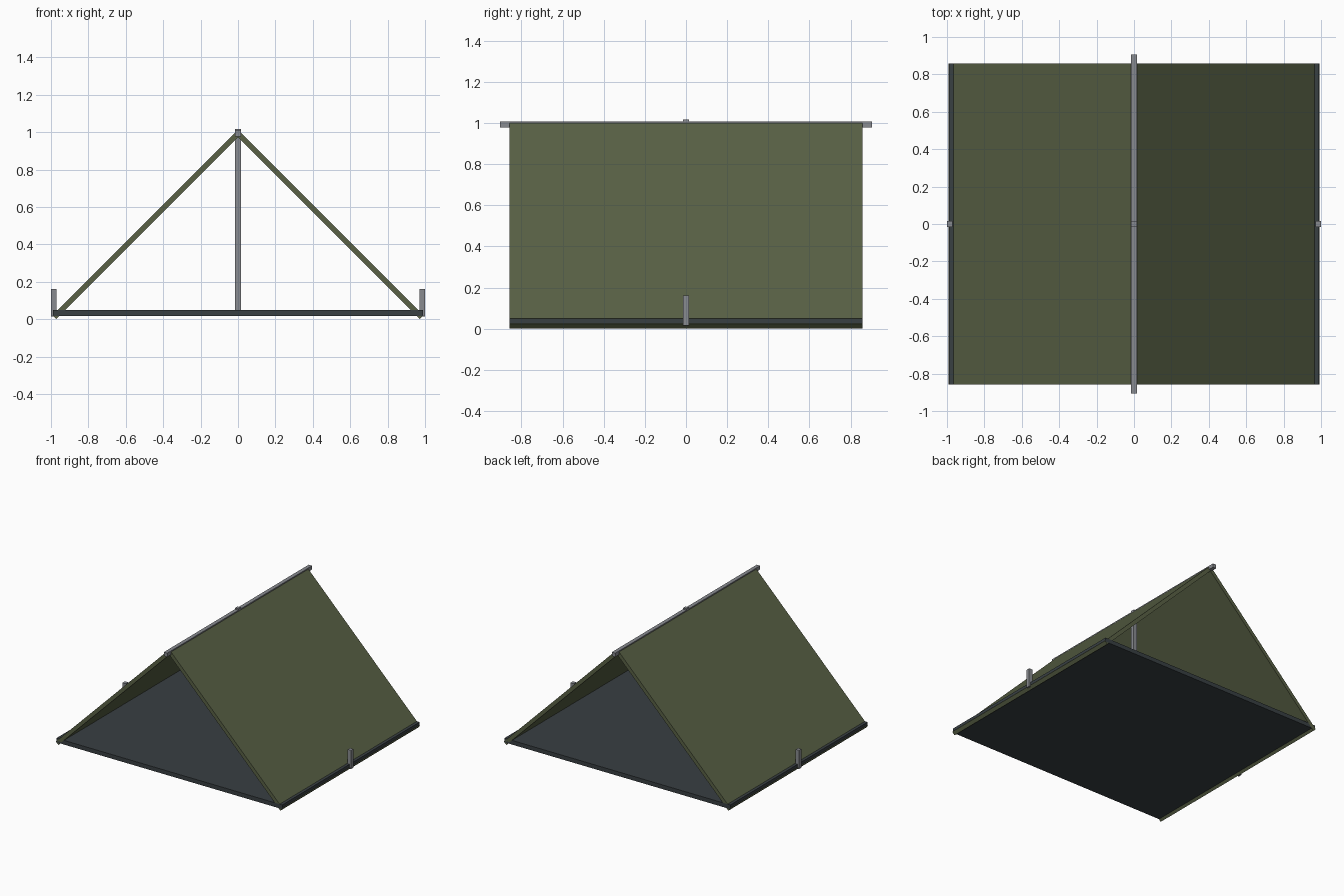
import bpy
import math

if "Cube" in bpy.data.objects:
    bpy.data.objects.remove(bpy.data.objects["Cube"])


def material(name, rgb):
    m = bpy.data.materials.new(name)
    m.diffuse_color = (*rgb, 1)
    m.use_nodes = True
    m.node_tree.nodes["Principled BSDF"].inputs["Base Color"].default_value = m.diffuse_color
    return m


def box(name, size, loc, mat, tilt=0):
    bpy.ops.mesh.primitive_cube_add(size=1, location=loc)
    o = bpy.context.object
    o.name = name
    o.scale = size
    bpy.ops.object.transform_apply(location=False, rotation=False, scale=True)
    o.rotation_euler.y = tilt
    o.data.materials.append(mat)
    return o


canvas = material("canvas", (0.10, 0.12, 0.06))
sheet = material("groundsheet", (0.04, 0.05, 0.055))
metal = material("metal", (0.25, 0.26, 0.28))

# Groundsheet
box("groundsheet", (1.976, 1.716, 0.033), (0, 0, 0.033), sheet)

# Sloping canvas walls and side pegs, mirrored left and right
for side, s in (("left", -1), ("right", 1)):
    box(side + "_wall", (1.387, 1.716, 0.03), (s * 0.492, 0, 0.501), canvas,
        s * math.radians(45))
    box(side + "_peg", (0.03, 0.03, 0.147), (s * 0.985, 0, 0.0885), metal)

# Ridge pole and centre upright
box("ridge_pole", (0.03, 1.81, 0.03), (0, 0, 0.993), metal)
box("centre_pole", (0.03, 0.03, 1.0), (0, 0, 0.518), metal)
